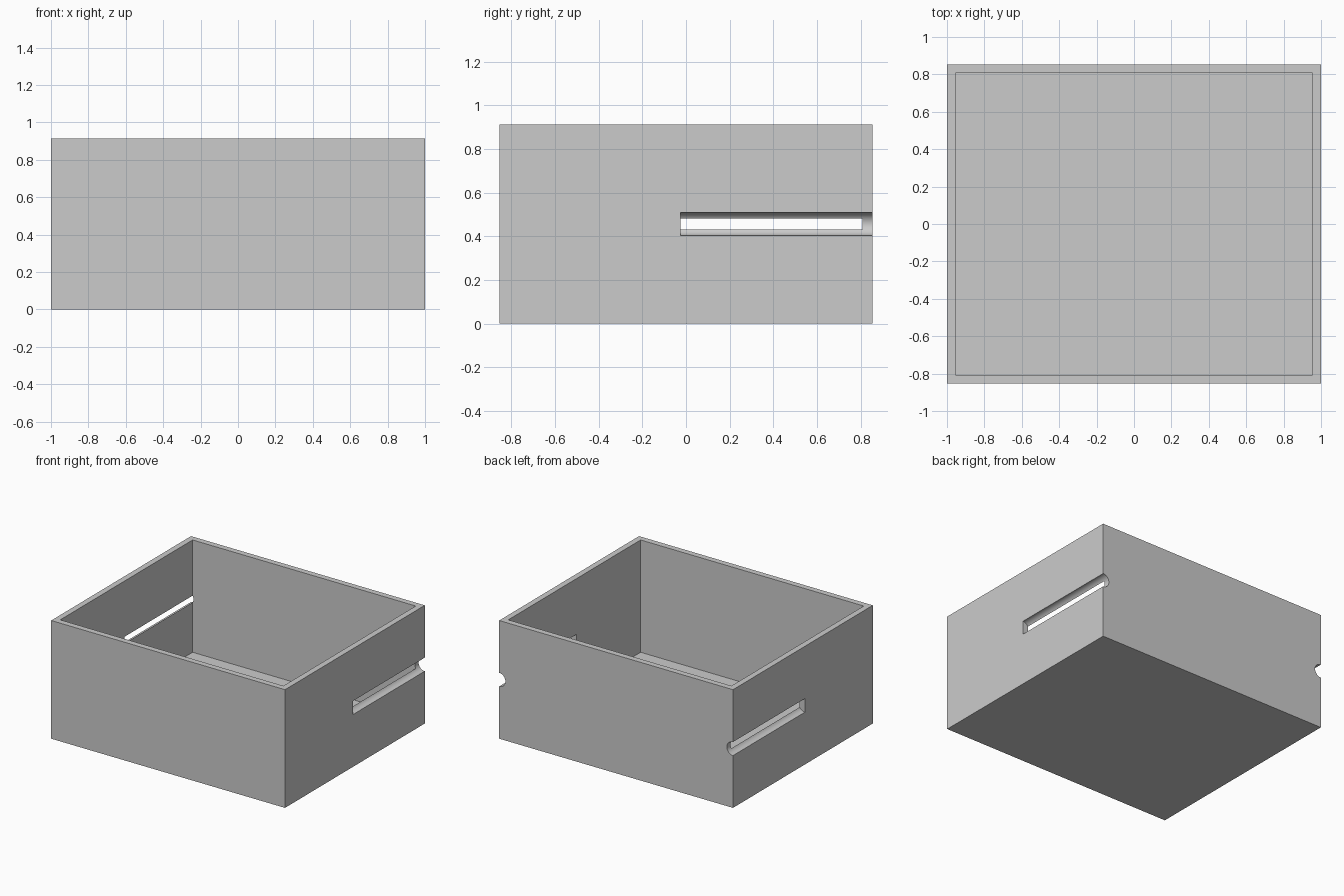
import bpy
import math

cube = bpy.data.objects.get("Cube")
if cube:
    bpy.data.objects.remove(cube, do_unlink=True)

WIDTH, DEPTH, HEIGHT, WALL = 2.0, 1.708, 0.914, 0.0455
GROOVE_RADIUS, GROOVE_START = 0.0525, -0.025

grey = bpy.data.materials.new("plain grey")
grey.use_nodes = True
colour = (0.6, 0.6, 0.6, 1)
grey.diffuse_color = colour
grey.node_tree.nodes["Principled BSDF"].inputs["Base Color"].default_value = colour


def block(name, size, location):
    bpy.ops.mesh.primitive_cube_add(size=1, location=location)
    obj = bpy.context.object
    obj.name = name
    obj.scale = size
    bpy.ops.object.transform_apply(location=True, rotation=True, scale=True)
    obj.data.materials.append(grey)
    return obj


def cut(target, cutter):
    mod = target.modifiers.new(cutter.name, "BOOLEAN")
    mod.operation = "DIFFERENCE"
    mod.solver = "EXACT"
    mod.object = cutter
    bpy.context.view_layer.objects.active = target
    bpy.ops.object.modifier_apply(modifier=mod.name)
    bpy.data.objects.remove(cutter, do_unlink=True)


# Open box: solid block with the inside hollowed out
box = block("open_box", (WIDTH, DEPTH, HEIGHT), (0, 0, HEIGHT / 2))
hollow = block("hollow_cutter", (WIDTH - 2 * WALL, DEPTH - 2 * WALL, HEIGHT),
               (0, 0, HEIGHT / 2 + WALL))
hollow.hide_render = True
cut(box, hollow)

# Round grooves in both sides, open at the back and breaking through the wall
groove_end = DEPTH / 2 + 0.1
for side in (-1, 1):
    bpy.ops.mesh.primitive_cylinder_add(
        vertices=64, radius=GROOVE_RADIUS, depth=groove_end - GROOVE_START,
        location=(side * WIDTH / 2, (groove_end + GROOVE_START) / 2, HEIGHT / 2),
        rotation=(math.pi / 2, 0, 0))
    groove = bpy.context.object
    groove.name = "groove_cutter"
    groove.data.materials.append(grey)
    groove.hide_render = True
    cut(box, groove)

# Smooth grooves, crisp box edges
bpy.ops.object.select_all(action="DESELECT")
box.select_set(True)
bpy.context.view_layer.objects.active = box
bpy.ops.object.shade_smooth_by_angle(angle=math.radians(30))
